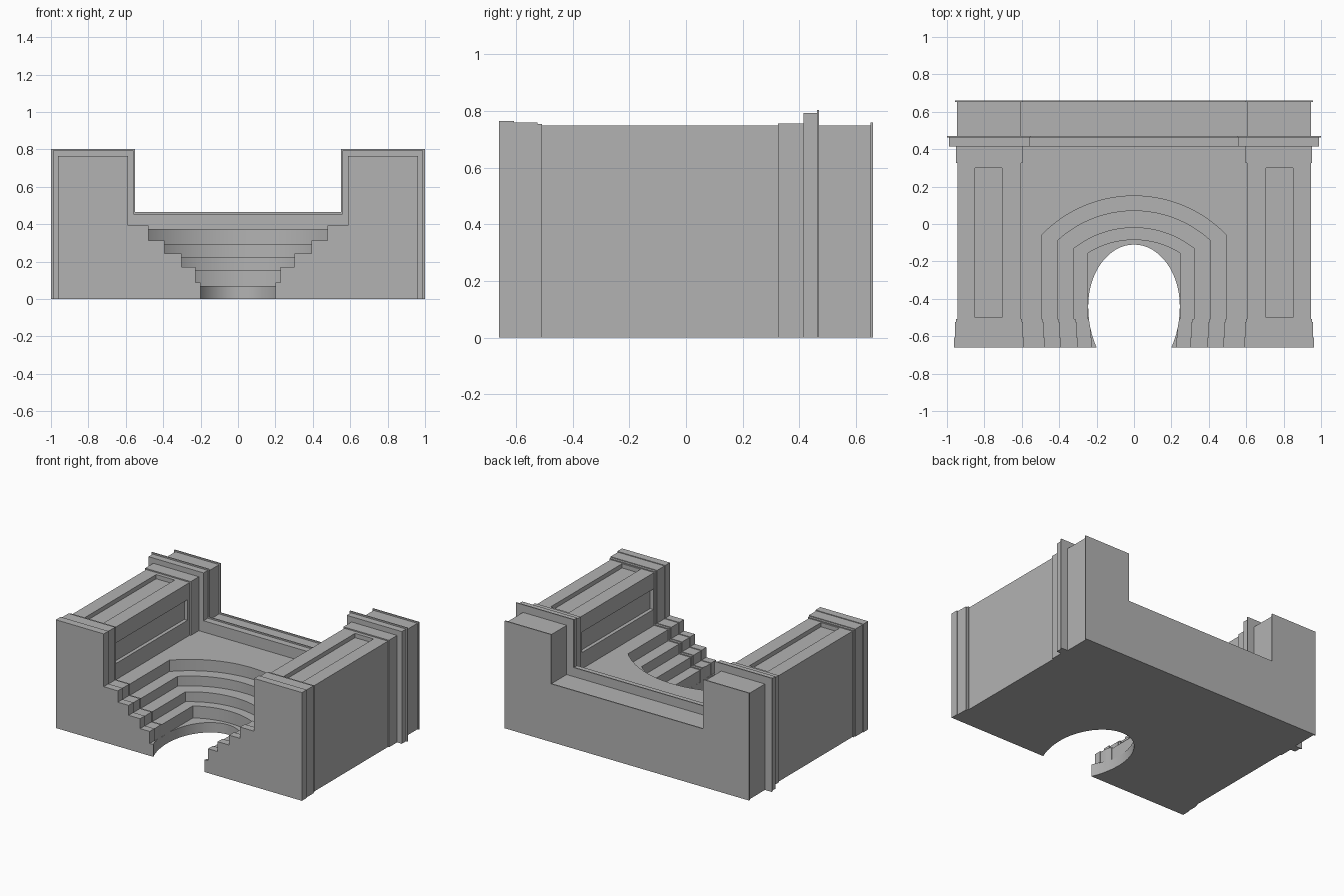
import bpy, bmesh, math
from mathutils import Vector

if "Cube" in bpy.data.objects:
    bpy.data.objects.remove(bpy.data.objects["Cube"])

stone = bpy.data.materials.new("grey_stone")
stone.diffuse_color = (0.45, 0.45, 0.45, 1)
stone.use_nodes = True
stone.node_tree.nodes["Principled BSDF"].inputs["Base Color"].default_value = stone.diffuse_color


def prism(name, pts, axis, a, b):
    """Extrude a 2D outline along z (plan outline) or y (x-z section)."""
    bm = bmesh.new()
    if axis == 'z':
        verts = [bm.verts.new((x, y, a)) for x, y in pts]
        move = Vector((0, 0, b - a))
    else:
        verts = [bm.verts.new((x, a, z)) for x, z in pts]
        move = Vector((0, b - a, 0))
    face = bm.faces.new(verts)
    ext = bmesh.ops.extrude_face_region(bm, geom=[face], use_keep_orig=True)
    bmesh.ops.translate(bm, vec=move,
                        verts=[g for g in ext['geom'] if isinstance(g, bmesh.types.BMVert)])
    bmesh.ops.recalc_face_normals(bm, faces=bm.faces)
    me = bpy.data.meshes.new(name)
    bm.to_mesh(me)
    bm.free()
    me.materials.append(stone)
    ob = bpy.data.objects.new(name, me)
    bpy.context.collection.objects.link(ob)
    return ob


def box(name, x0, x1, y0, y1, z0, z1):
    return prism(name, [(x0, y0), (x1, y0), (x1, y1), (x0, y1)], 'z', z0, z1)


def cut(ob, cutters):
    """Subtract the cutters and bake the result."""
    for c in cutters:
        c.hide_render = True
        m = ob.modifiers.new("cut", 'BOOLEAN')
        m.operation, m.solver, m.object = 'DIFFERENCE', 'EXACT', c
    dg = bpy.context.evaluated_depsgraph_get()
    me = bpy.data.meshes.new_from_object(ob.evaluated_get(dg))
    ob.modifiers.clear()
    ob.data = me


def section(levels, off):
    """Mirrored stepped x-z section, swollen outward by off."""
    right = []
    for i, (x, z) in enumerate(levels):
        last = i == len(levels) - 1
        xe = x + off if last else x - off
        right.append((xe, z + off))
        right.append((xe, 0 if last else levels[i + 1][1] + off))
    return right + [(-x, z) for x, z in reversed(right)]


# Opening at the foot of the arch
hole_pts = []
for i in range(64):
    t = 2 * math.pi * i / 64
    s = math.sin(t)
    hole_pts.append((0.245 * math.cos(t), -0.44 + s * (0.33 if s > 0 else 0.38)))
hole = prism("opening_cutter", hole_pts, 'z', -0.2, 1.0)

# Stepped arch: half width, spring y, apex y, bottom z, top z
rings = [(0.245, -0.155, -0.085, 0.07, 0.155), (0.32, -0.13, -0.02, 0.155, 0.225),
         (0.41, -0.09, 0.07, 0.225, 0.295), (0.495, -0.06, 0.15, 0.295, 0.375)]
for n, (r, ys, ya, z0, z1) in enumerate(rings):
    sag = ya - ys
    R = (r * r + sag * sag) / (2 * sag)
    half = math.asin(r / R)
    arc = []
    for i in range(33):
        t = half * (1 - i / 16)
        arc.append((R * math.sin(t), ya - R + R * math.cos(t)))
    outline = [(0.62, -0.6), (0.62, 0.45), (-0.62, 0.45), (-0.62, -0.6), (-r, -0.6)]
    prism(f"arch_step_{n + 1}", outline + arc[::-1] + [(r, -0.6)], 'z', z0, z1)

floor = box("arch_floor", -0.62, 0.62, -0.6, 0.45, 0, 0.07)
cut(floor, [hole])

# Side piers with sunk panels on the top and inner faces
helpers = [hole]
for s, side in ((1, "right"), (-1, "left")):
    xs = sorted((s * 0.605, s * 0.945))
    pier = box(f"pier_{side}", *xs, -0.6, 0.35, 0, 0.748)
    tx = sorted((s * 0.705, s * 0.85))
    ix = sorted((s * 0.5, s * 0.63))
    cs = [box("panel_cutter", *tx, -0.5, 0.3, 0.718, 0.9),
          box("panel_cutter", *ix, -0.5, 0.3, 0.49, 0.635)]
    cut(pier, cs)
    helpers += cs

# Plinth mouldings following the whole stepped section
steps = [(0.245, 0.07), (0.32, 0.155), (0.41, 0.225), (0.495, 0.295),
         (0.605, 0.375), (0.945, 0.748)]
for n, (y0, y1, off) in enumerate([(-0.66, -0.607, 0.017), (-0.607, -0.525, 0.012),
                                   (-0.525, -0.508, 0.007)]):
    plinth = prism(f"plinth_{n + 1}", section(steps, off), 'y', y0, y1)
    cut(plinth, [hole])

# Frieze, cornice and attic across the top
upper = [("frieze", 0.325, 0.415, 0.008, 0.355), ("cornice", 0.415, 0.462, 0.045, 0.41),
         ("cornice_lip", 0.462, 0.47, 0.055, 0.41), ("attic", 0.47, 0.652, 0.001, 0.40),
         ("attic_rim", 0.652, 0.66, 0.011, 0.40)]
for name, y0, y1, off, mid in upper:
    prism(name, section([(0.605, mid), (0.945, 0.748)], off), 'y', y0, y1)

for h in helpers:
    bpy.data.objects.remove(h, do_unlink=True)

# Smooth curves, keep corners crisp
for ob in bpy.context.collection.objects:
    for p in ob.data.polygons:
        p.use_smooth = True
    ob.data.set_sharp_from_angle(angle=math.radians(30))
